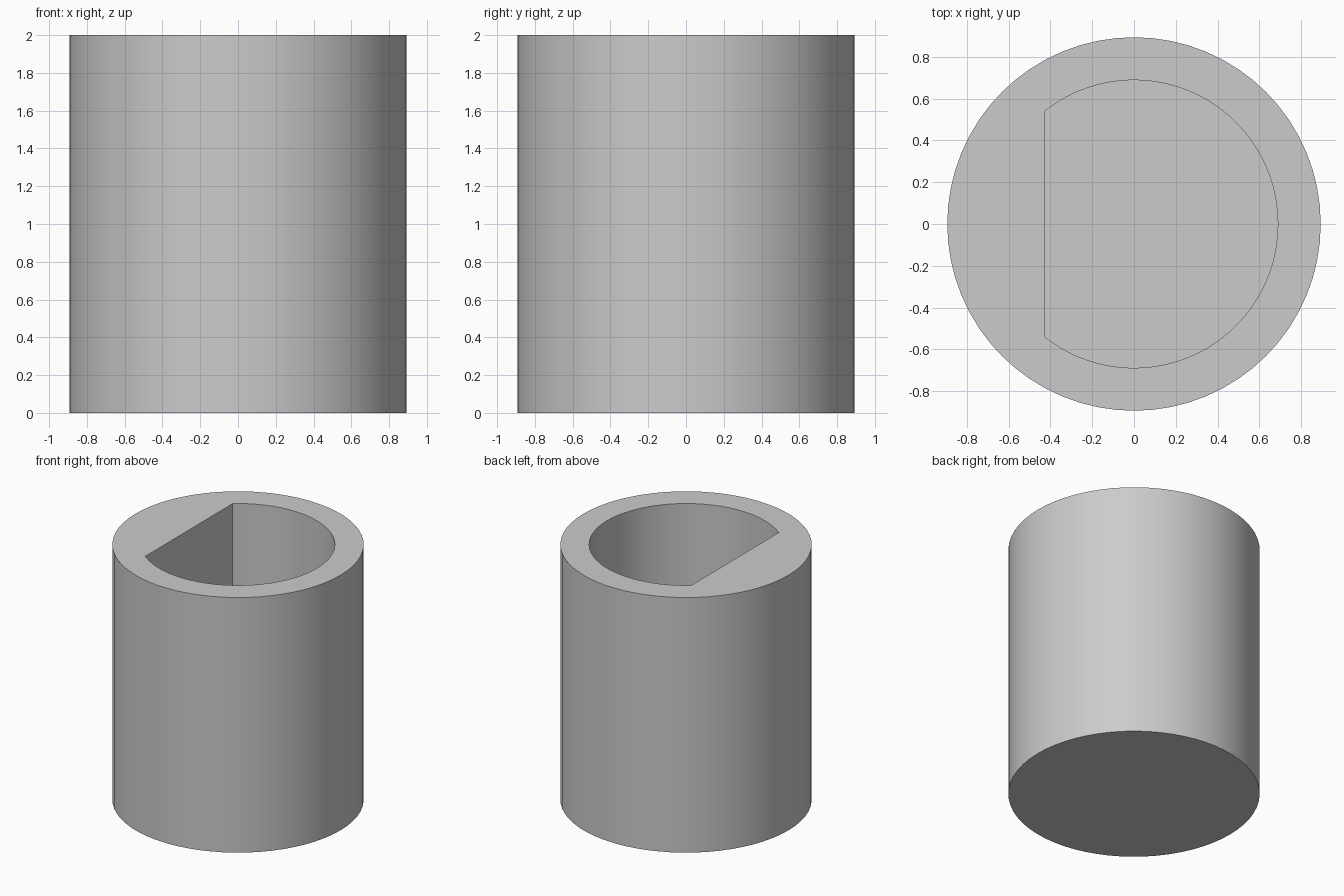
import bpy
import bmesh
import math

HEIGHT = 2.0
OUTER_R = 0.893
BORE_R = 0.688
FLAT_X = -0.425
FLOOR_Z = 0.2
SIDES = 64

cube = bpy.data.objects.get("Cube")
if cube:
    bpy.data.objects.remove(cube, do_unlink=True)

grey = bpy.data.materials.new("plain grey")
grey.use_nodes = True
colour = (0.6, 0.6, 0.6, 1.0)
grey.diffuse_color = colour
grey.node_tree.nodes["Principled BSDF"].inputs["Base Color"].default_value = colour


def arc(radius, start, end, steps):
    """Points from the start angle to the end angle, both included."""
    angles = [start + (end - start) * i / steps for i in range(steps + 1)]
    return [(radius * math.cos(a), radius * math.sin(a)) for a in angles]


def prism(name, outline, bottom, top):
    """Extrude a closed outline into a solid."""
    bm = bmesh.new()
    base = bm.faces.new([bm.verts.new((x, y, bottom)) for x, y in outline])
    side = bmesh.ops.extrude_face_region(bm, geom=[base], use_keep_orig=True)
    verts = [v for v in side["geom"] if isinstance(v, bmesh.types.BMVert)]
    bmesh.ops.translate(bm, verts=verts, vec=(0, 0, top - bottom))
    bmesh.ops.recalc_face_normals(bm, faces=bm.faces)
    mesh = bpy.data.meshes.new(name)
    bm.to_mesh(mesh)
    bm.free()
    mesh.materials.append(grey)
    obj = bpy.data.objects.new(name, mesh)
    bpy.context.collection.objects.link(obj)
    return obj


# Round outer body
sleeve = prism("sleeve", arc(OUTER_R, 0, math.tau, SIDES)[:-1], 0, HEIGHT)

# D-shaped blind bore, open at the top
half = math.acos(FLAT_X / BORE_R)
cutter = prism("bore_cutter", arc(BORE_R, -half, half, SIDES), FLOOR_Z, HEIGHT + 0.2)

bore = sleeve.modifiers.new("bore", "BOOLEAN")
bore.operation = "DIFFERENCE"
bore.solver = "EXACT"
bore.object = cutter
bpy.context.view_layer.objects.active = sleeve
sleeve.select_set(True)
bpy.ops.object.modifier_apply(modifier=bore.name)
bpy.data.objects.remove(cutter, do_unlink=True)

# Smooth walls with sharp rims
bpy.ops.object.shade_smooth_by_angle(angle=math.radians(30))
